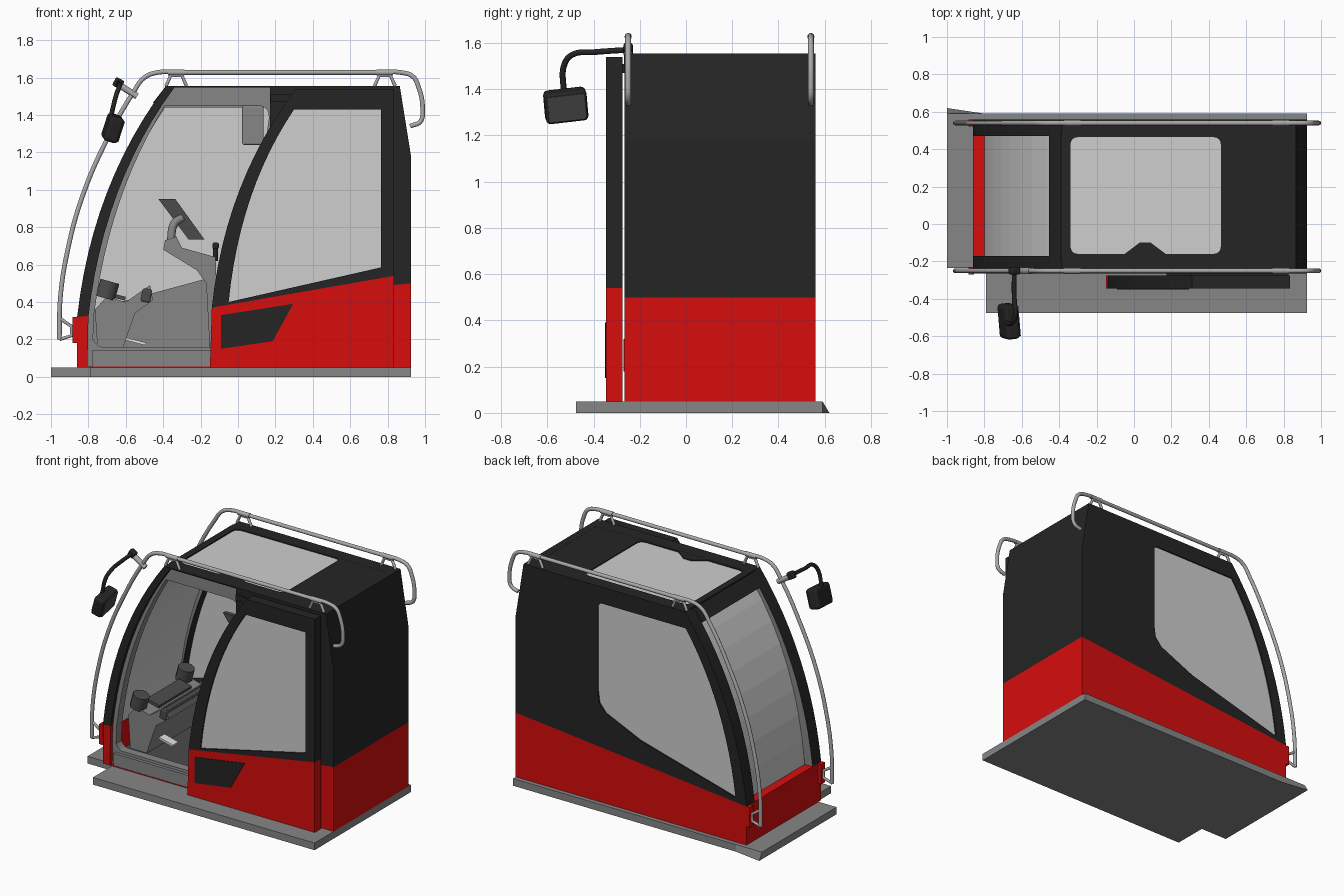
import bpy, bmesh, math
from mathutils import Vector, Euler

old = bpy.data.objects.get("Cube")
if old:
    bpy.data.objects.remove(old, do_unlink=True)


def material(name, r, g, b):
    m = bpy.data.materials.new(name)
    m.use_nodes = True
    m.diffuse_color = (r, g, b, 1)
    m.node_tree.nodes["Principled BSDF"].inputs["Base Color"].default_value = (r, g, b, 1)
    return m


RED = material("red paint", 0.68, 0.004, 0.004)
BLACK = material("black paint", 0.018, 0.018, 0.018)
GREY = material("grey trim", 0.24, 0.24, 0.24)
GLASS = material("pale glass", 0.62, 0.62, 0.62)
STEEL = material("rail grey", 0.4, 0.4, 0.4)
DARK = material("dark plastic", 0.07, 0.07, 0.07)
WHITE = material("pedal white", 0.75, 0.75, 0.75)


def curve(a, c, b, n=12):
    """Quadratic curve from a to b pulled towards c."""
    a, b, c = Vector(a), Vector(b), Vector(c)
    return [tuple(a * (1 - t) ** 2 + c * 2 * t * (1 - t) + b * t * t)
            for t in (i / n for i in range(n + 1))]


def rounded(points, r):
    """Polygon with every corner rounded."""
    out = []
    for i, p in enumerate(points):
        p, q, s = Vector(p), Vector(points[i - 1]), Vector(points[(i + 1) % len(points)])
        out += curve(p + (q - p).normalized() * r, p, p + (s - p).normalized() * r, 4)
    return out


def to_mesh(name, data, mats):
    """Turn curve data into a mesh object."""
    temp = bpy.data.objects.new("temp", data)
    bpy.context.collection.objects.link(temp)
    dg = bpy.context.evaluated_depsgraph_get()
    mesh = bpy.data.meshes.new_from_object(temp.evaluated_get(dg))
    bpy.data.objects.remove(temp, do_unlink=True)
    mesh.materials.clear()
    for m in mats:
        mesh.materials.append(m)
    ob = bpy.data.objects.new(name, mesh)
    bpy.context.collection.objects.link(ob)
    return ob


def slab(name, outline, lo, hi, mats, hole=None, flat=False, split=None, lining=0):
    """Extrude a side profile across y (or a plan upward when flat), with an
    optional hole, a two-colour split line and a grey lining on one side."""
    cu = bpy.data.curves.new(name, "CURVE")
    cu.dimensions, cu.fill_mode, cu.extrude = "2D", "BOTH", (hi - lo) / 2
    for pts in (outline, hole):
        if pts:
            sp = cu.splines.new("POLY")
            sp.points.add(len(pts) - 1)
            for p, q in zip(sp.points, pts):
                p.co = (q[0], q[1], 0, 1)
            sp.use_cyclic_u = True
    ob = to_mesh(name, cu, mats)
    bm = bmesh.new()
    bm.from_mesh(ob.data)
    mid = (lo + hi) / 2
    for v in bm.verts:
        x, y, z = v.co
        v.co = (x, y, z + mid) if flat else (x, mid - z, y)
    bmesh.ops.remove_doubles(bm, verts=bm.verts, dist=1e-5)
    bmesh.ops.recalc_face_normals(bm, faces=bm.faces)
    if split:
        (x0, z0), (x1, z1) = split
        origin, normal = Vector((x0, 0, z0)), Vector((z0 - z1, 0, x1 - x0))
        bmesh.ops.bisect_plane(bm, geom=bm.verts[:] + bm.edges[:] + bm.faces[:],
                               plane_co=origin, plane_no=normal)
    for f in bm.faces:
        f.smooth = False
        f.material_index = 0
        if split and (f.calc_center_median() - origin).dot(normal) < 0:
            f.material_index = 1
        if lining and f.normal.y * lining > 0.5:
            f.material_index = 2
    bm.to_mesh(ob.data)
    bm.free()
    return ob


def tube(name, pts, r, mat, smooth=True):
    cu = bpy.data.curves.new(name, "CURVE")
    cu.dimensions, cu.bevel_depth, cu.bevel_resolution = "3D", r, 3
    cu.use_fill_caps, cu.resolution_u = True, 8
    sp = cu.splines.new("BEZIER")
    sp.bezier_points.add(len(pts) - 1)
    for p, q in zip(sp.bezier_points, pts):
        p.co = q
        p.handle_left_type = p.handle_right_type = "AUTO" if smooth else "VECTOR"
    return to_mesh(name, cu, [mat])


def box(name, centre, size, mat, rot=(0, 0, 0), bevel=0):
    bm = bmesh.new()
    bmesh.ops.create_cube(bm, size=1)
    for v in bm.verts:
        v.co = Vector(size) * v.co
    if bevel:
        bmesh.ops.bevel(bm, geom=bm.edges[:], offset=bevel, segments=3, profile=0.5, affect="EDGES")
    me = bpy.data.meshes.new(name)
    bm.to_mesh(me)
    bm.free()
    me.materials.append(mat)
    ob = bpy.data.objects.new(name, me)
    ob.location, ob.rotation_euler = centre, Euler(rot)
    bpy.context.collection.objects.link(ob)
    return ob


# Base plate with a cut front corner and a sloped left front corner
base = slab("base_plate", [(-1, -0.235), (-0.79, -0.235), (-0.79, -0.475), (0.925, -0.475),
                           (0.925, 0.59), (-0.8, 0.59), (-1, 0.59)], 0, 0.05, [GREY], flat=True)
for v in base.data.vertices:
    if v.co.x < -0.99 and v.co.y > 0.5 and v.co.z < 0.01:
        v.co.y = 0.62

# Side walls
FRONT = curve((-0.86, 0.32), (-0.78, 1.03), (-0.385, 1.555))
SIDE = [(-0.86, 0.05)] + FRONT + [(0.865, 1.555), (0.925, 1.18), (0.925, 0.05)]
BELT = [(-0.86, 0.32), (0.925, 0.5)]
PAINT = [BLACK, RED, GREY]
window = curve((-0.775, 0.36), (-0.70, 0.98), (-0.39, 1.44)) + [
    (0.27, 1.44), (0.29, 1.42), (0.29, 0.815), (0.28, 0.74), (0.23, 0.68), (-0.04, 0.56)]
slab("left_wall", SIDE, 0.47, 0.56, PAINT, window, split=BELT, lining=-1)
slab("left_window", window, 0.54, 0.55, [GLASS])
doorway = [(-0.805, 0.055)] + curve((-0.8, 0.32), (-0.72, 1.03), (-0.34, 1.547)) + [
    (0.17, 1.547), (0.17, 0.055)]
slab("right_wall", SIDE, -0.265, -0.17, PAINT, doorway, split=BELT, lining=1)
jamb = curve((-0.775, 0.20), (-0.75, 0.16), (-0.73, 0.16), 3)[::-1] + curve(
    (-0.77, 0.33), (-0.69, 0.97), (-0.39, 1.45)) + curve(
    (0.10, 1.45), (0.17, 1.45), (0.165, 1.38), 5) + [(0.14, 1.2), (0.14, 0.16)]
slab("door_jamb", doorway, -0.24, -0.18, [GREY], jamb)
slab("door_sill", [(-0.78, 0.05), (-0.78, 0.14), (0.17, 0.14), (0.17, 0.05)], -0.262, -0.2, [GREY])

# Rear wall, roof and skylight
slab("rear_wall", [(0.925, 0.05), (0.925, 1.18), (0.865, 1.555), (0.81, 1.555), (0.87, 1.18),
                   (0.87, 0.05)], -0.17, 0.47, PAINT, split=[(0, 0.5), (1, 0.5)])
sky = rounded([(-0.34, -0.16), (-0.34, 0.465), (0.465, 0.465), (0.465, -0.16)], 0.045)
notch = [(0.17, -0.16), (0.09, -0.1), (0.03, -0.1), (-0.05, -0.16)]
slab("roof", [(-0.39, -0.2), (-0.39, 0.5), (0.83, 0.5), (0.83, -0.2)], 1.51, 1.554,
     [BLACK], sky + notch, flat=True)
slab("skylight", sky + notch, 1.535, 1.547, [GLASS], flat=True)

# Windscreen, header and front panel
screen = curve((-0.80, 0.31), (-0.74, 1.03), (-0.385, 1.51), 8)
slab("windscreen", screen + [(x + 0.012, z) for x, z in screen[::-1]], -0.17, 0.47, [GLASS])
slab("header", [(-0.455, 1.465), (-0.385, 1.555), (-0.34, 1.555), (-0.34, 1.51), (-0.41, 1.46)],
     -0.17, 0.47, [BLACK])
slab("front_panel", [(-0.86, 0.05), (-0.86, 0.32), (-0.785, 0.32), (-0.785, 0.05)], -0.17, 0.47, [RED])

# Sliding door, shown open
door = [(-0.15, 0.05)] + curve((-0.14, 0.37), (-0.07, 1.04), (0.31, 1.54)) + [(0.835, 1.54), (0.835, 0.05)]
pane = curve((-0.05, 0.4), (0.01, 1.0), (0.30, 1.43)) + [(0.765, 1.43), (0.765, 0.585)]
slab("door", door, -0.345, -0.275, PAINT, pane, split=[(-0.14, 0.37), (0.835, 0.54)])
slab("door_window", pane, -0.335, -0.325, [GLASS])
slab("door_inset", [(-0.09, 0.33), (0.295, 0.39), (0.185, 0.19), (-0.09, 0.15)], -0.35, -0.344, [BLACK])
box("door_track", (0.5, -0.268, 1.49), (0.65, 0.02, 0.04), BLACK)

# Hand rails with feet and lower brackets, one each side
RAIL = [(-0.955, 0.2), (-0.95, 0.42), (-0.91, 0.68), (-0.83, 0.97), (-0.70, 1.27), (-0.56, 1.52),
        (-0.5, 1.6), (-0.43, 1.627), (-0.3, 1.627), (0.75, 1.627), (0.87, 1.627), (0.935, 1.605),
        (0.965, 1.55), (0.987, 1.43), (0.975, 1.365), (0.92, 1.34)]
for side, y in (("right", -0.25), ("left", 0.54)):
    def path(pts):
        return [(x, y, z) for x, z in pts]
    tube(side + "_rail", path(RAIL), 0.013, STEEL)
    for end, x in (("front", -0.33), ("rear", 0.785)):
        tube(f"{side}_{end}_rail_foot", path([(x - 0.055, 1.555), (x - 0.03, 1.61), (x + 0.03, 1.61),
                                              (x + 0.055, 1.555)]), 0.01, STEEL, False)
        tube(f"{side}_{end}_rail_sleeve", path([(x - 0.045, 1.627), (x + 0.045, 1.627)]), 0.016, STEEL)
    tube(side + "_rail_bracket", path([(-0.95, 0.31), (-0.89, 0.27), (-0.89, 0.22), (-0.955, 0.2)]),
         0.01, STEEL, False)
    box(side + "_bracket_plate", (-0.87, y, 0.25), (0.03, 0.04, 0.14), RED)

# Mirror on its arm
tube("mirror_clamp", [(-0.54, -0.25, 1.5), (-0.65, -0.25, 1.57)], 0.018, STEEL)
tube("mirror_arm", [(-0.64, -0.23, 1.572), (-0.64, -0.4, 1.56), (-0.635, -0.49, 1.55),
                    (-0.65, -0.525, 1.51), (-0.68, -0.53, 1.39)], 0.013, BLACK)
box("mirror_knuckle", (-0.64, -0.25, 1.57), (0.05, 0.04, 0.05), BLACK, (0, 0.5, 0), 0.01)
tilt = Euler((0.12, 0.3, 0.12))
centre = Vector((-0.67, -0.52, 1.33))
box("mirror_housing", centre, (0.08, 0.185, 0.14), BLACK, tilt, 0.02)
box("mirror_face", centre + tilt.to_matrix() @ Vector((0.04, 0, 0)), (0.006, 0.16, 0.115), DARK, tilt)

# Cab interior: floor, dash, pedals
slab("floor", [(-0.79, 0.05), (-0.79, 0.13), (0.88, 0.13), (0.88, 0.05)], -0.2, 0.48, [DARK])
slab("dash", [(-0.765, 0.36), (-0.7, 0.43), (-0.6, 0.40), (-0.47, 0.49), (-0.455, 0.41), (-0.55, 0.34),
              (-0.61, 0.17), (-0.62, 0.13), (-0.75, 0.13)], -0.12, 0.45, [GREY])
box("dash_pad", (-0.49, 0.16, 0.435), (0.05, 0.58, 0.07), DARK, (0, 0.2, 0), 0.008)
box("dash_screen", (-0.65, 0.165, 0.43), (0.1, 0.36, 0.02), DARK, (0, 0.25, 0))
for n, y in (("right", -0.09), ("left", 0.41)):
    tube(n + "_speaker", [(-0.71, y, 0.42), (-0.685, y, 0.51)], 0.055, DARK)
    box(n + "_pedal", (-0.55, y + 0.1, 0.19), (0.12, 0.06, 0.015), WHITE, (0, 0.25, 0))

# Control console, monitor and small fittings
slab("console_arm", [(-0.4, 0.68), (-0.39, 0.73), (-0.33, 0.75), (-0.3, 0.69), (-0.12, 0.64), (-0.1, 0.13),
                     (-0.15, 0.13), (-0.17, 0.5), (-0.22, 0.57)], 0.37, 0.45, [GREY])
tube("monitor_neck", [(-0.36, 0.42, 0.72), (-0.34, 0.43, 0.82), (-0.3, 0.45, 0.85)], 0.022, GREY)
slab("monitor", [(-0.425, 0.95), (-0.335, 0.95), (-0.18, 0.735), (-0.265, 0.735)], 0.44, 0.47, [DARK])
tube("control_lever", [(-0.12, 0.4, 0.62), (-0.12, 0.4, 0.7)], 0.014, BLACK)
box("lever_knob", (-0.12, 0.4, 0.7), (0.035, 0.035, 0.035), BLACK, bevel=0.01)
box("overhead_unit", (0.08, 0.3, 1.345), (0.115, 0.2, 0.21), GREY, bevel=0.01)
